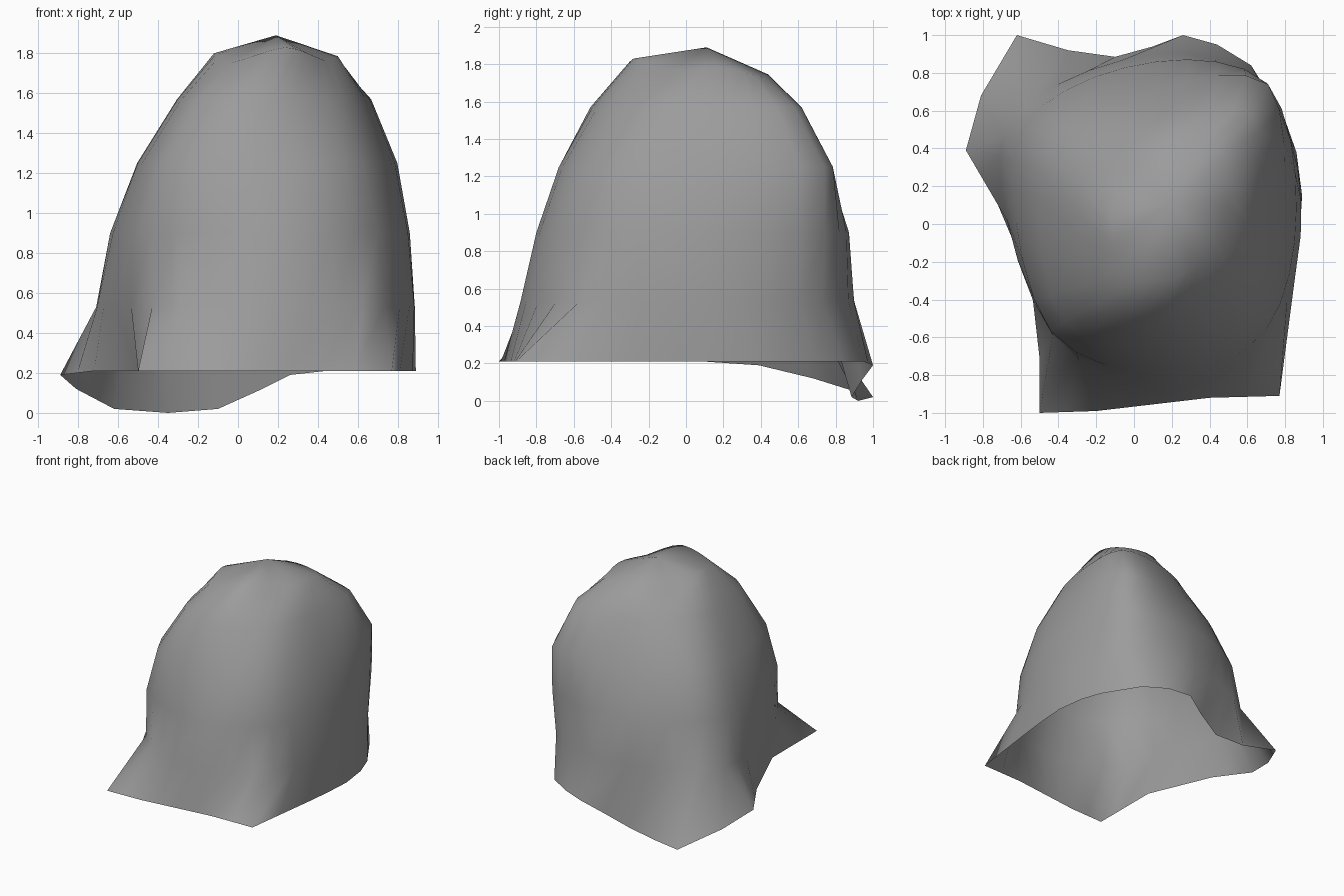
import bpy, bmesh
from mathutils import Vector

if "Cube" in bpy.data.objects:
    bpy.data.objects.remove(bpy.data.objects["Cube"])

# Cross-sections of the hood: height -> points E, NE, N, NW, W, SW, S, SE
SECTIONS = {
    0.53: [(.885, .12), (.68, .73), (.12, .9), (-.55, .65), (-.705, .22), (-.43, -.59), (.18, -.885), (.735, -.57)],
    0.90: [(.86, .08), (.705, .745), (.12, .86), (-.48, .63), (-.64, .2), (-.44, -.57), (.18, -.8), (.7, -.56)],
    1.25: [(.785, .06), (.71, .74), (.13, .72), (-.37, .52), (-.505, .15), (-.37, -.52), (.18, -.68), (.625, -.475)],
    1.57: [(.64, .08), (.62, .58), (.16, .57), (-.17, .39), (-.305, .06), (-.2, -.42), (.16, -.5), (.52, -.3)],
}
# Uneven crown ring and the peak
CROWN = [(.5, .17, 1.785), (.45, .41, 1.73), (.16, .42, 1.75), (-.07, .23, 1.72),
         (-.12, -.03, 1.8), (-.04, -.28, 1.75), (.235, -.28, 1.83), (.43, -.1, 1.765)]
APEX = (.19, .11, 1.89)
# Flared hem with pulled-out corners, same winding, 16 points
HEM = [(.89, .15, .21), (.8, .55, .21), (.62, .84, .21), (.44, .95, .21),
       (.26, 1, .19), (-.1, .885, .02), (-.62, 1, .02), (-.89, .39, .19),
       (-.72, .1, .21), (-.5, -.42, .21), (-.5, -1, .21), (-.2, -.99, .21),
       (.1, -.955, .21), (.4, -.92, .21), (.77, -.91, .21), (.85, -.3, .21)]
# Hem midpoints that leave the straight line
HEM_BULGE = {0: (.86, .38, .21), 4: (.1, .94, .11), 5: (-.35, .92, 0),
             6: (-.81, .68, .12), 15: (.875, -.08, .21)}


def smooth_ring(p):
    """Closed curve through the points with one extra point between each pair."""
    n = len(p)
    ring = []
    for i in range(n):
        a, b, c, d = (Vector(p[(i + k) % n]) for k in (-1, 0, 1, 2))
        ring += [b, (9 * (b + c) - a - d) / 16]
    return ring


# Hem ring keeps straight runs between its corners
hem = []
for i, v in enumerate(HEM):
    a, b = Vector(v), Vector(HEM[(i + 1) % len(HEM)])
    hem += [a, Vector(HEM_BULGE.get(i, (a + b) / 2))]

# Hood: loft hem and sections, close with a fan at the crown
sections = [[(x, y, z) for x, y in pts] for z, pts in SECTIONS.items()] + [CROWN]
rings = [hem] + [smooth_ring(smooth_ring(s)) for s in sections]
bm = bmesh.new()
loops = [[bm.verts.new(v) for v in ring] for ring in rings]
n = len(hem)
for low, high in zip(loops, loops[1:]):
    for i in range(n):
        j = (i + 1) % n
        bm.faces.new((low[i], low[j], high[j], high[i]))
peak = bm.verts.new(APEX)
for i in range(n):
    bm.faces.new((loops[-1][i], loops[-1][(i + 1) % n], peak))
for f in bm.faces:
    f.smooth = True

mesh = bpy.data.meshes.new("cloth_hood")
bm.to_mesh(mesh)
bm.free()
hood = bpy.data.objects.new("cloth_hood", mesh)
bpy.context.collection.objects.link(hood)

# Dark grey cloth
cloth = bpy.data.materials.new("grey_cloth")
cloth.diffuse_color = (.33, .33, .33, 1)
cloth.use_nodes = True
cloth.node_tree.nodes["Principled BSDF"].inputs["Base Color"].default_value = cloth.diffuse_color
mesh.materials.append(cloth)
